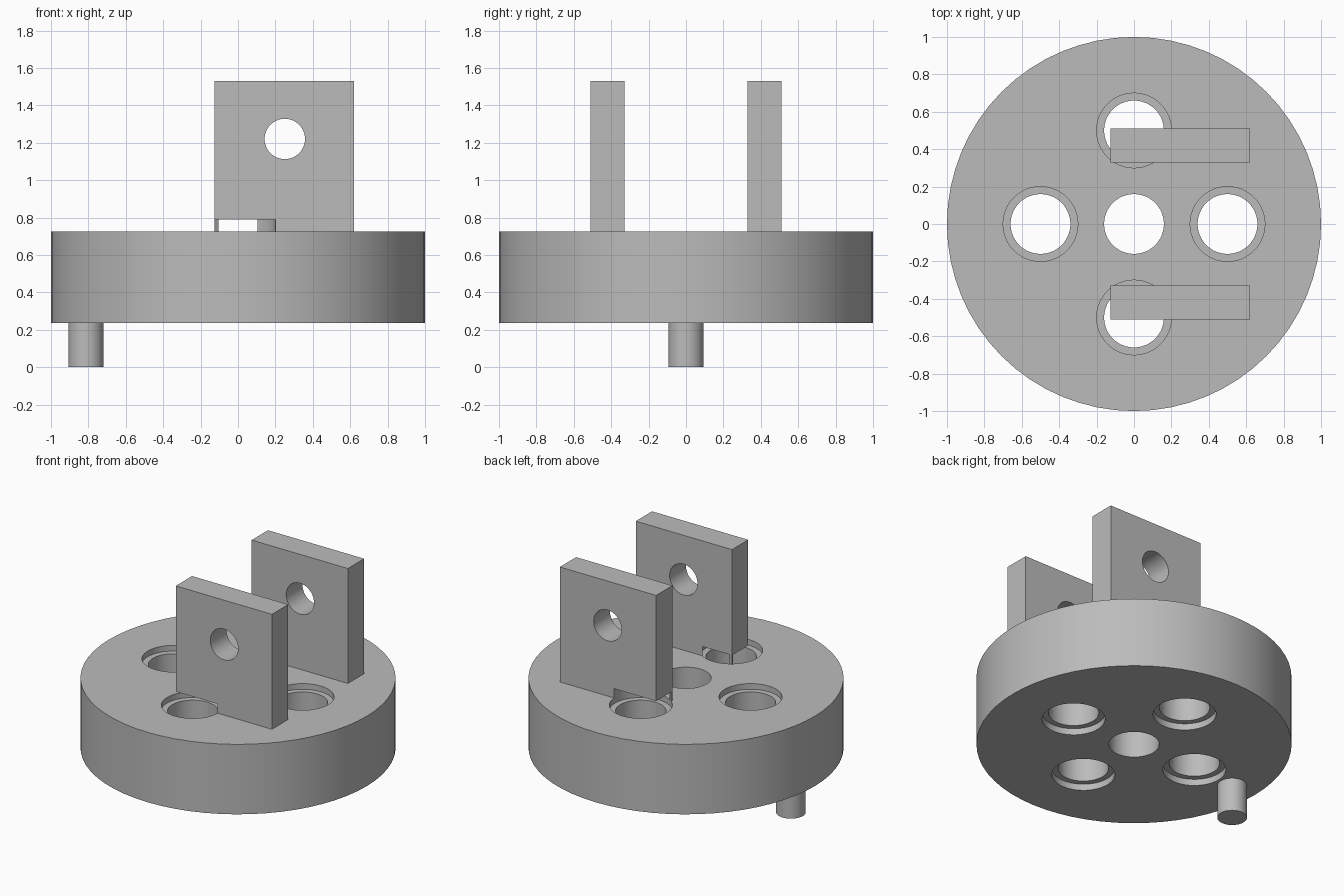
import bpy
from math import pi, radians

old = bpy.data.objects.get("Cube")
if old:
    bpy.data.objects.remove(old, do_unlink=True)

grey = bpy.data.materials.new("plain_grey")
grey.use_nodes = True
COLOUR = (0.5, 0.5, 0.5, 1)
grey.diffuse_color = COLOUR
grey.node_tree.nodes["Principled BSDF"].inputs["Base Color"].default_value = COLOUR

BASE, TOP = 0.235, 0.725   # underside and top of the disc
RING = 0.5                 # distance of the outer holes from the centre


def finish(obj, name):
    obj.name = name
    obj.data.materials.append(grey)
    return obj


def cylinder(name, x, y, z0, z1, r, sides=48):
    bpy.ops.mesh.primitive_cylinder_add(vertices=sides, radius=r, depth=z1 - z0,
                                        location=(x, y, (z0 + z1) / 2))
    return finish(bpy.context.object, name)


def box(name, lo, hi):
    bpy.ops.mesh.primitive_cube_add(size=1, location=[(a + b) / 2 for a, b in zip(lo, hi)])
    obj = bpy.context.object
    obj.scale = [b - a for a, b in zip(lo, hi)]
    bpy.ops.object.transform_apply(location=False, rotation=False, scale=True)
    return finish(obj, name)


def cut(target, cutter):
    """Subtract the cutter from the target, then discard it."""
    cutter.hide_render = True
    mod = target.modifiers.new("cut", 'BOOLEAN')
    mod.operation, mod.solver, mod.object = 'DIFFERENCE', 'EXACT', cutter
    bpy.context.view_layer.objects.active = target
    bpy.ops.object.modifier_apply(modifier=mod.name)
    bpy.data.objects.remove(cutter, do_unlink=True)


def smooth(obj):
    bpy.ops.object.select_all(action='DESELECT')
    obj.select_set(True)
    bpy.context.view_layer.objects.active = obj
    bpy.ops.object.shade_smooth_by_angle(angle=radians(30))


# Disc with a plain centre hole and four holes recessed at both ends
disc = cylinder("base_disc", 0, 0, BASE, TOP, 1.0, 64)
cut(disc, cylinder("centre_cutter", 0, 0, 0.1, 0.9, 0.16))
for x, y in ((RING, 0), (-RING, 0), (0, RING), (0, -RING)):
    cut(disc, cylinder("bore_cutter", x, y, 0.1, 0.9, 0.16))
    cut(disc, cylinder("top_recess_cutter", x, y, TOP - 0.04, 0.9, 0.2))
    cut(disc, cylinder("bottom_recess_cutter", x, y, 0.1, BASE + 0.045, 0.2))
smooth(disc)

# Pair of upright lugs, each with a cross hole and notched over its recess
for name, side in (("front_lug", -1), ("back_lug", 1)):
    y0, y1 = sorted((side * 0.33, side * 0.51))
    lug = box(name, (-0.125, y0, TOP - 0.01), (0.62, y1, 1.53))
    pin = cylinder("pin_cutter", 0.25, side * 0.42, 0.92, 1.52, 0.108)
    pin.rotation_euler.x = pi / 2
    cut(lug, pin)
    cut(lug, cylinder("notch_cutter", 0, side * RING, 0.6, 0.79, 0.2))
    smooth(lug)

# Locating peg under the right edge
smooth(cylinder("peg", -0.813, 0, 0, BASE + 0.02, 0.094))
